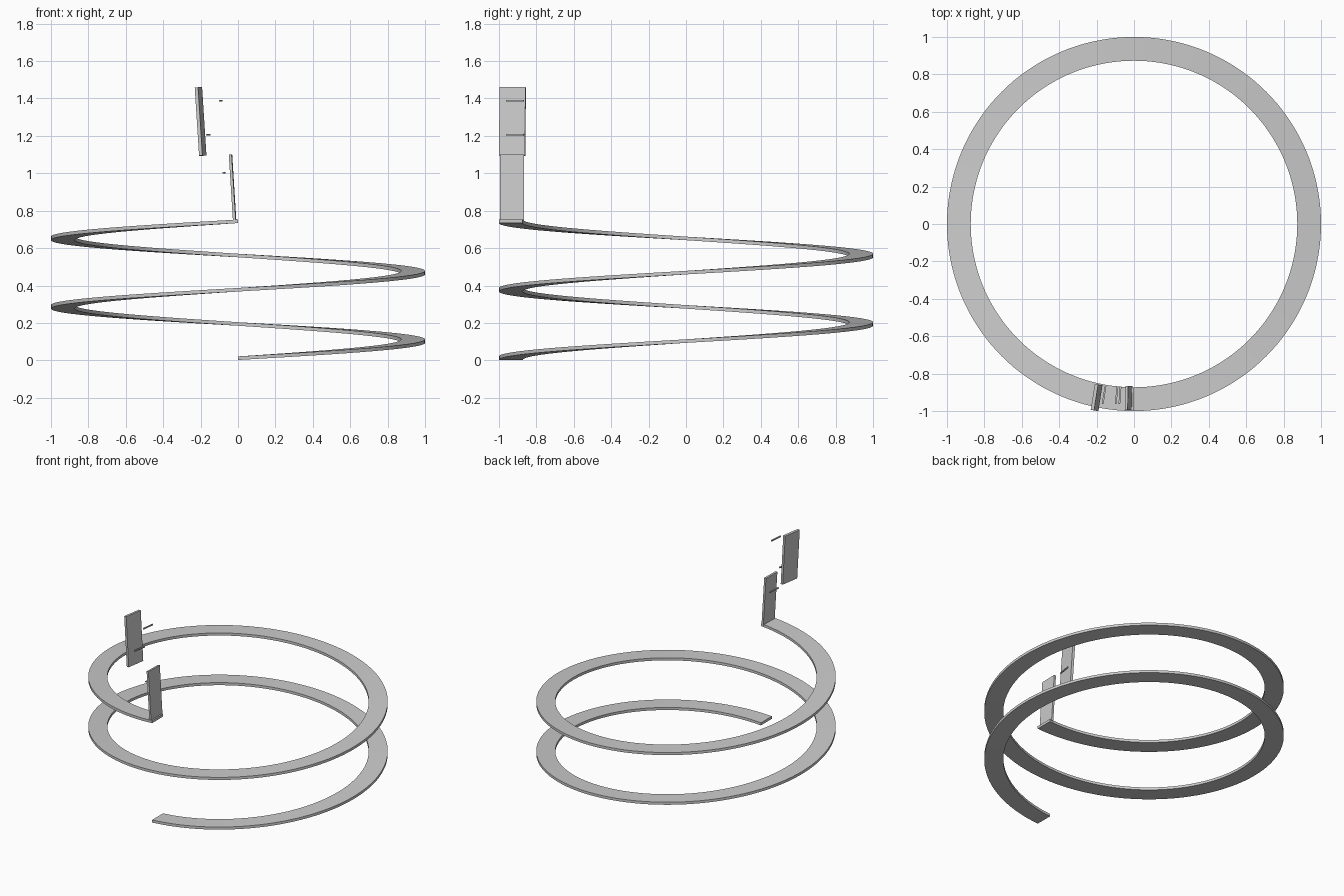
import bpy, bmesh, math
from mathutils import Matrix, Vector

if "Cube" in bpy.data.objects:
    bpy.data.objects.remove(bpy.data.objects["Cube"])

R_OUT, R_IN, THICK = 1.0, 0.873, 0.019
PITCH, TURNS, SEGS = 0.366, 2, 288


def finish(name, bm):
    bmesh.ops.recalc_face_normals(bm, faces=bm.faces)
    me = bpy.data.meshes.new(name)
    bm.to_mesh(me)
    bm.free()
    ob = bpy.data.objects.new(name, me)
    bpy.context.collection.objects.link(ob)
    return ob


def box(name, centre, size, lean=0.0, yaw=0.0):
    """Box leaning sideways (about y) and then turned about z, in degrees."""
    bm = bmesh.new()
    bmesh.ops.create_cube(bm, size=1)
    m = (Matrix.Translation(Vector(centre))
         @ Matrix.Rotation(math.radians(yaw), 4, 'Z')
         @ Matrix.Rotation(math.radians(lean), 4, 'Y')
         @ Matrix.Diagonal((*size, 1)))
    bmesh.ops.transform(bm, matrix=m, verts=bm.verts)
    return finish(name, bm)


# Spiral ramp: rectangular section swept up two turns from the front
bm = bmesh.new()
rings = []
for i in range(SEGS + 1):
    t = i / SEGS * TURNS
    a = -math.pi / 2 + t * 2 * math.pi
    z = t * PITCH + 0.002
    rings.append([bm.verts.new((r * math.cos(a), r * math.sin(a), z + h))
                  for r, h in ((R_IN, 0), (R_OUT, 0), (R_OUT, THICK), (R_IN, THICK))])
for p, q in zip(rings, rings[1:]):
    for k in range(4):
        j = (k + 1) % 4
        bm.faces.new((p[k], p[j], q[j], q[k]))
bm.faces.new(rings[0])
bm.faces.new(rings[-1])
ramp = finish("spiral_ramp", bm)
bpy.context.view_layer.objects.active = ramp
ramp.select_set(True)
bpy.ops.object.shade_smooth_by_angle(angle=math.radians(30))

# Upright plate on the ramp end and the detached upper plate
box("end_plate", (-0.029, -0.93, 0.923), (0.015, 0.128, 0.357), -3.6, -1.5)
box("upper_plate", (-0.2, -0.928, 1.277), (0.018, 0.14, 0.366), -3.7, -9)

# Small floating radial pins
for n, (x, z, yaw) in enumerate(((-0.075, 1.003, -4), (-0.16, 1.207, -9), (-0.093, 1.388, -6))):
    box(f"pin_{n + 1}", (x, -0.915, z), (0.009, 0.095, 0.008), 0, yaw)
